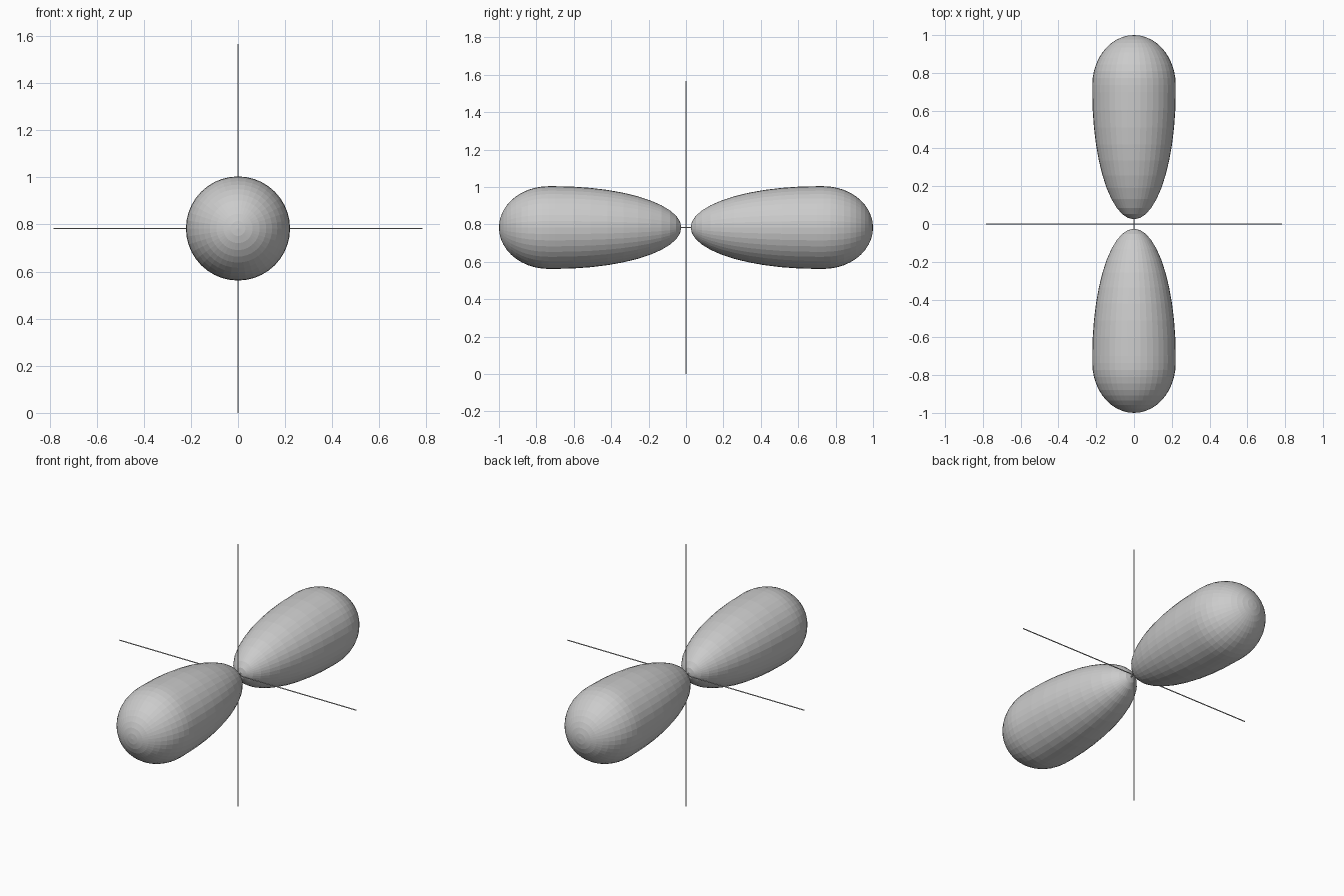
import bpy, bmesh
from math import sin, cos, pi
from mathutils import Matrix, Vector

if "Cube" in bpy.data.objects:
    bpy.data.objects.remove(bpy.data.objects["Cube"])

CENTRE = Vector((0, 0, 0.783))
RADIUS = 0.221
SEGMENTS = 40


def lobe_profile():
    """(distance from nucleus, radius): long inner half-ellipse, blunt outer one."""
    inner, outer, n = (0.025, 0.70), (0.735, 1.0), 11
    pts = []
    for i in range(n + 1):
        a = pi / 2 * i / n
        pts.append((inner[1] - (inner[1] - inner[0]) * cos(a), RADIUS * sin(a)))
    for i in range(n + 1):
        a = pi / 2 * i / n
        pts.append((outer[0] + (outer[1] - outer[0]) * sin(a), RADIUS * cos(a)))
    return pts


def make_lobe(name, side):
    bm = bmesh.new()
    verts = [bm.verts.new((0, side * d, r)) for d, r in lobe_profile()]
    edges = [bm.edges.new(pair) for pair in zip(verts, verts[1:])]
    bmesh.ops.spin(bm, geom=verts + edges, cent=(0, 0, 0), axis=(0, 1, 0),
                   angle=2 * pi, steps=SEGMENTS, use_duplicate=False)
    bmesh.ops.remove_doubles(bm, verts=bm.verts[:], dist=1e-4)
    bmesh.ops.recalc_face_normals(bm, faces=bm.faces[:])
    mesh = bpy.data.meshes.new(name)
    bm.to_mesh(mesh)
    bm.free()
    obj = bpy.data.objects.new(name, mesh)
    obj.location = CENTRE
    bpy.context.collection.objects.link(obj)


def make_axis(name, direction, half_length):
    turn = Vector((0, 0, 1)).rotation_difference(Vector(direction))
    bpy.ops.mesh.primitive_cylinder_add(
        vertices=12, radius=0.003, depth=2 * half_length,
        location=CENTRE, rotation=turn.to_euler())
    bpy.context.object.name = name
    bpy.ops.object.shade_smooth_by_angle()


# Two mirrored lobes along y
make_lobe("front_lobe", -1)
make_lobe("back_lobe", 1)

# Thin coordinate axes through the node
make_axis("x_axis", (1, 0, 0), 0.783)
make_axis("y_axis", (0, 1, 0), 0.783)
make_axis("z_axis", (0, 0, 1), 0.783)
